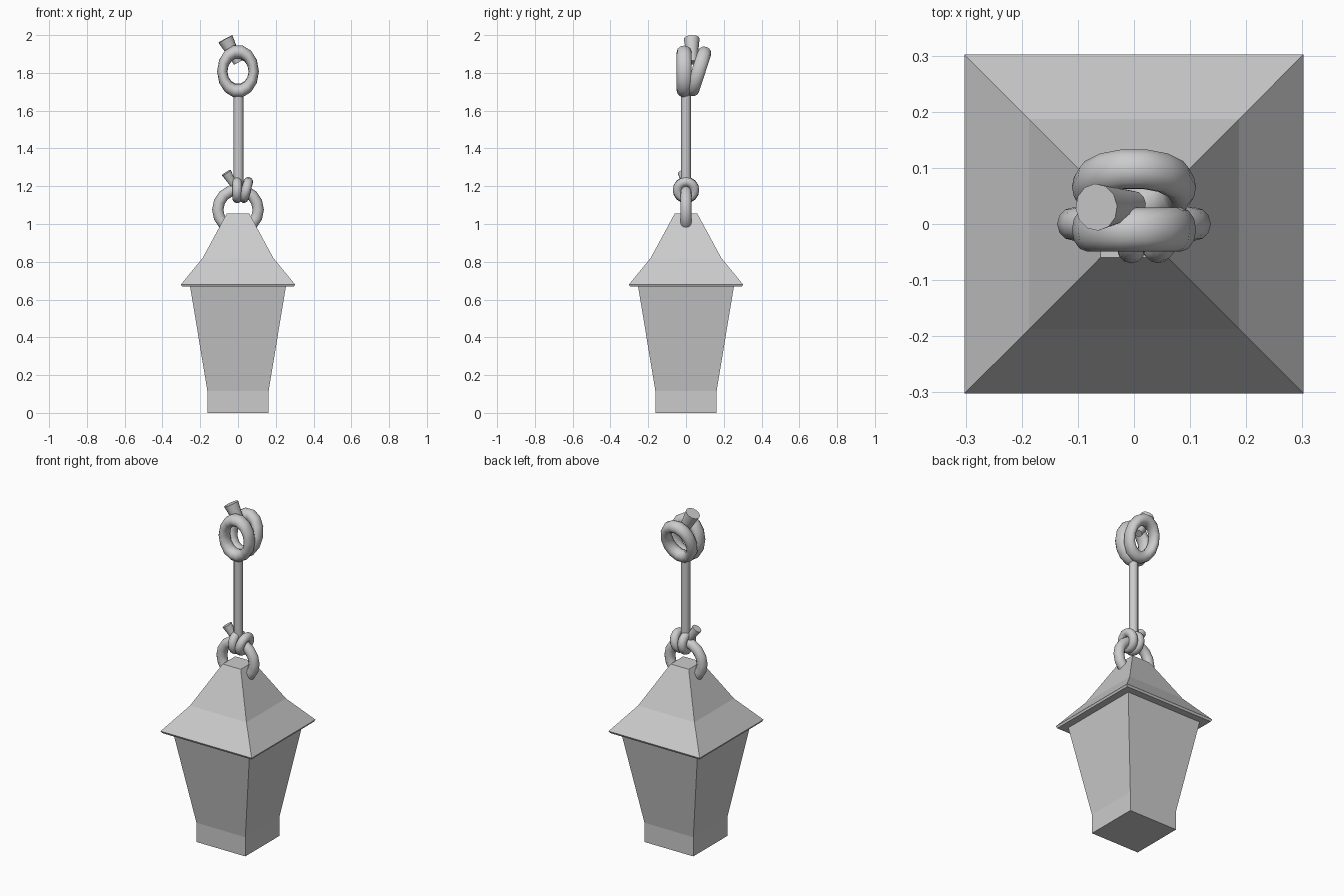
import bpy, bmesh
from math import radians
from mathutils import Vector

if "Cube" in bpy.data.objects:
    bpy.data.objects.remove(bpy.data.objects["Cube"])


def square_loft(name, profile):
    """Closed square shell through (half_width, z) levels."""
    bm = bmesh.new()
    rings = [[bm.verts.new((sx * h, sy * h, z))
              for sx, sy in ((-1, -1), (1, -1), (1, 1), (-1, 1))] for h, z in profile]
    for a, b in zip(rings, rings[1:]):
        for i in range(4):
            j = (i + 1) % 4
            bm.faces.new((a[i], a[j], b[j], b[i]))
    bm.faces.new(rings[0][::-1])
    bm.faces.new(rings[-1])
    me = bpy.data.meshes.new(name)
    bm.to_mesh(me)
    bm.free()
    ob = bpy.data.objects.new(name, me)
    bpy.context.collection.objects.link(ob)
    return ob


def finish(name, scale=(1, 1, 1)):
    ob = bpy.context.object
    ob.name = name
    ob.scale = scale
    bpy.ops.object.shade_smooth_by_angle(angle=radians(50))
    return ob


def loop(name, loc, rot, major, minor, scale=(1, 1, 1), segs=16):
    bpy.ops.mesh.primitive_torus_add(location=loc, rotation=[radians(a) for a in rot],
                                     major_radius=major, minor_radius=minor,
                                     major_segments=segs, minor_segments=12)
    return finish(name, scale)


def rod(name, start, end, r1, r2):
    a, b = Vector(start), Vector(end)
    bpy.ops.mesh.primitive_cone_add(vertices=12, radius1=r1, radius2=r2,
                                    depth=(b - a).length, location=(a + b) / 2,
                                    rotation=(b - a).to_track_quat('Z', 'Y').to_euler())
    return finish(name)


# Lantern body and flared roof
square_loft("lantern_body", [(0.162, 0), (0.162, 0.115), (0.254, 0.672)])
square_loft("lantern_roof", [(0.296, 0.668), (0.302, 0.68), (0.187, 0.82), (0.06, 1.055)])

# Hanging ring through the roof peak
loop("hanging_ring", (0, 0, 1.075), (90, 0, 0), 0.107, 0.03)

# Lower knot: two wraps round the ring and a flared rope end
loop("lower_wrap_straight", (-0.005, 0, 1.18), (0, 90, 0), 0.045, 0.025)
loop("lower_wrap_tilted", (0.043, 0, 1.18), (0, 105, 0), 0.045, 0.025)
rod("lower_rope_end", (-0.005, 0, 1.18), (-0.062, -0.015, 1.272), 0.015, 0.028)

# Straight rope
rod("rope", (0.003, 0, 1.2), (0.003, 0, 1.7), 0.026, 0.026)

# Upper knot: two oval loops and a flared rope end
loop("upper_loop_front", (0, -0.01, 1.808), (90, 0, 0), 0.085, 0.028, (0.98, 1.24, 1.4), 14)
loop("upper_loop_back", (0, 0.066, 1.808), (72, 0, 0), 0.085, 0.028, (0.98, 1.24, 1.3), 14)
rod("upper_rope_end", (0, 0.035, 1.855), (-0.067, 0.03, 1.98), 0.024, 0.042)
